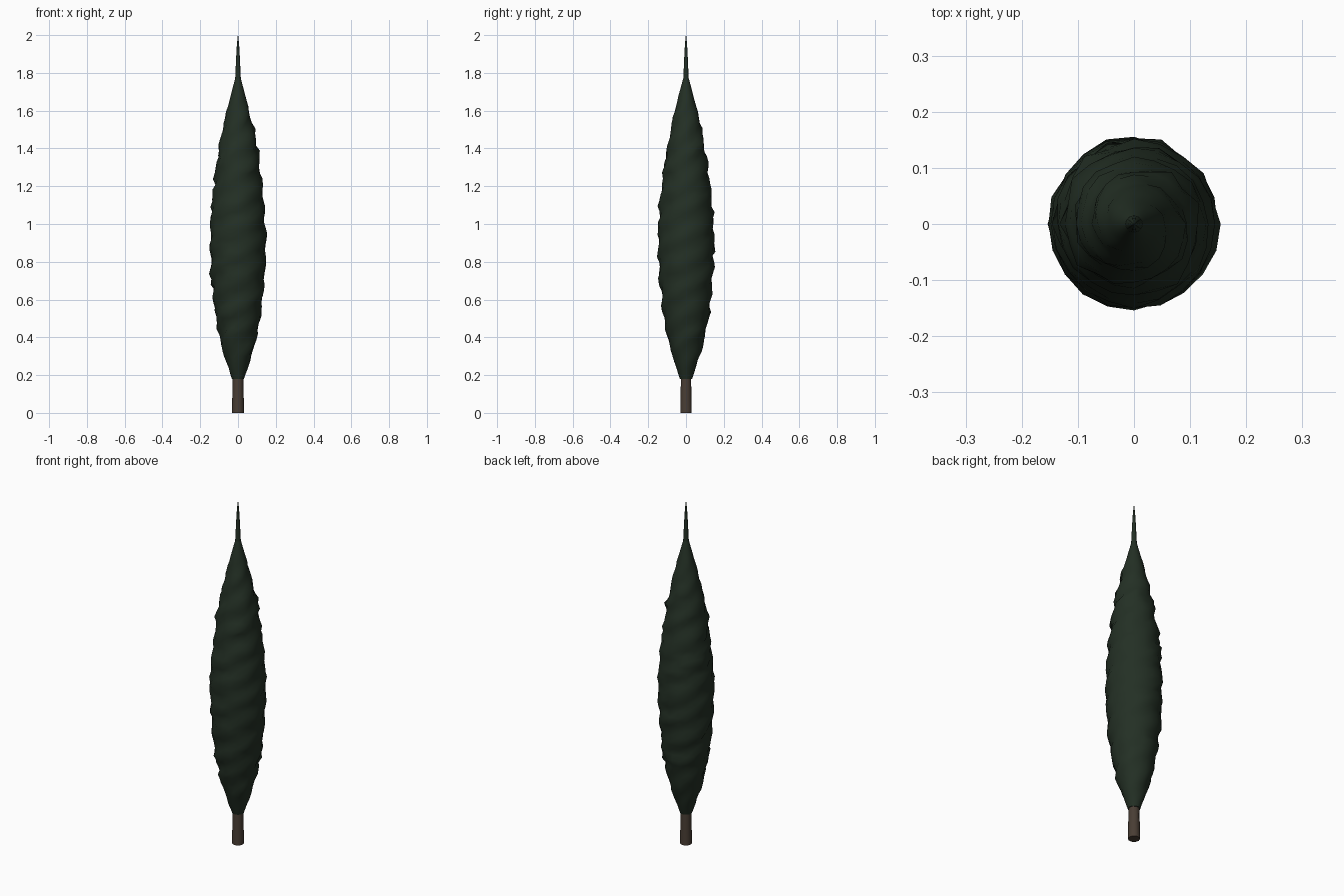
import bpy, bmesh, math, random

if "Cube" in bpy.data.objects:
    bpy.data.objects.remove(bpy.data.objects["Cube"])

random.seed(4)


def material(name, rgb):
    m = bpy.data.materials.new(name)
    m.diffuse_color = (*rgb, 1)
    m.use_nodes = True
    m.node_tree.nodes["Principled BSDF"].inputs["Base Color"].default_value = m.diffuse_color
    return m


def lathe(name, rings, sides, radius, mat, angle):
    """Skin stacked rings; radius(i, z, r, a) gives the local radius."""
    bm = bmesh.new()
    loops = []
    for i, (z, r) in enumerate(rings):
        loop = []
        for k in range(sides):
            a = 2 * math.pi * k / sides
            rr, dz = radius(i, z, r, a)
            loop.append(bm.verts.new((rr * math.cos(a), rr * math.sin(a), z + dz)))
        loops.append(loop)
    for lo, hi in zip(loops, loops[1:]):
        for k in range(sides):
            n = (k + 1) % sides
            bm.faces.new((lo[k], lo[n], hi[n], hi[k]))
    bm.faces.new(loops[0][::-1])
    bm.faces.new(loops[-1])
    me = bpy.data.meshes.new(name)
    bm.to_mesh(me)
    bm.free()
    me.materials.append(mat)
    ob = bpy.data.objects.new(name, me)
    bpy.context.collection.objects.link(ob)
    bpy.ops.object.select_all(action='DESELECT')
    ob.select_set(True)
    bpy.context.view_layer.objects.active = ob
    bpy.ops.object.shade_smooth_by_angle(angle=math.radians(angle))
    return ob


green = material("dark cypress green", (0.017, 0.029, 0.018))
bark = material("brown bark", (0.066, 0.047, 0.034))

# Trunk
lathe("trunk", [(0, 0.032), (0.25, 0.027)], 10, lambda i, z, r, a: (r, 0), bark, 40)

# Foliage: slim spindle with shallow rising spiral ridges
profile = [(0.18, 0.032), (0.24, 0.052), (0.32, 0.078), (0.42, 0.103), (0.52, 0.120),
           (0.65, 0.136), (0.80, 0.146), (0.95, 0.147), (1.10, 0.139), (1.25, 0.122),
           (1.40, 0.102), (1.55, 0.071), (1.68, 0.039), (1.77, 0.015)]


def outline(z):
    for (z0, r0), (z1, r1) in zip(profile, profile[1:]):
        if z <= z1:
            return r0 + (r1 - r0) * (z - z0) / (z1 - z0)
    return profile[-1][1]


def tufted(i, z, r, a):
    w = min(1, max(0, (r - 0.03) / 0.07))
    ridge = 0.005 * math.sin(3 * a - 2 * math.pi * z / 0.14)
    tuft = random.uniform(-0.004, 0.004)
    if random.random() < 0.06:
        tuft += 0.010
    return r + w * (ridge + tuft), w * random.uniform(-0.006, 0.006)


N = 54
rings = [(0.18 + 1.59 * i / N, outline(0.18 + 1.59 * i / N)) for i in range(N + 1)]
lathe("foliage", rings, 20, tufted, green, 60)

# Pointed leader shoot at the top
lathe("top_shoot", [(1.70, 0.018), (1.78, 0.0145), (1.88, 0.010), (1.95, 0.006), (2.0, 0.0008)],
      10, lambda i, z, r, a: (r, 0), green, 50)
